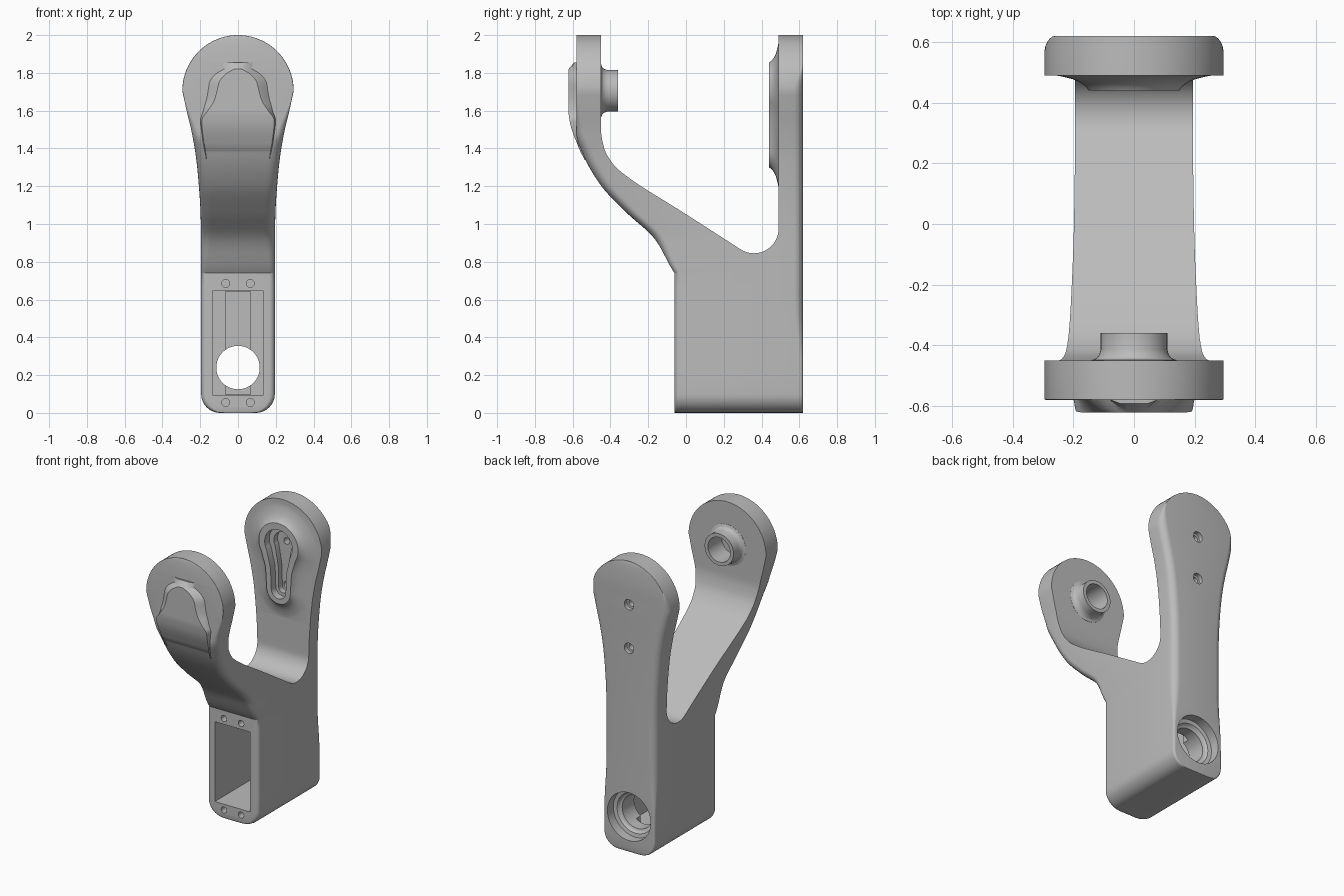
import bpy, bmesh, math

cube = bpy.data.objects.get("Cube")
if cube:
    bpy.data.objects.remove(cube, do_unlink=True)

grey = bpy.data.materials.new("plain grey")
grey.use_nodes = True
colour = (0.5, 0.5, 0.5, 1)
grey.diffuse_color = colour
grey.node_tree.nodes["Principled BSDF"].inputs["Base Color"].default_value = colour


def smooth_curve(table):
    """Smooth interpolation without overshoot through (z, value) points."""
    xs, ys = zip(*table)
    n = len(xs)
    d = [(ys[i + 1] - ys[i]) / (xs[i + 1] - xs[i]) for i in range(n - 1)]
    m = [d[0]] + [2 * a * b / (a + b) if a * b > 0 else 0 for a, b in zip(d, d[1:])] + [d[-1]]

    def value(x):
        x = min(max(x, xs[0]), xs[-1])
        i = max(k for k in range(n - 1) if xs[k] <= x)
        h = xs[i + 1] - xs[i]
        t = (x - xs[i]) / h
        return (ys[i] * (1 + 2 * t) * (1 - t) ** 2 + m[i] * h * t * (1 - t) ** 2
                + ys[i + 1] * t * t * (3 - 2 * t) + m[i + 1] * h * t * t * (t - 1))
    return value


def loft(bm, rings):
    loops = [[bm.verts.new(p) for p in ring] for ring in rings]
    n = len(loops[0])
    for a, b in zip(loops, loops[1:]):
        for i in range(n):
            j = (i + 1) % n
            bm.faces.new((a[i], a[j], b[j], b[i]))
    bm.faces.new(loops[0])
    bm.faces.new(loops[-1])


def finish(bm, name):
    bmesh.ops.recalc_face_normals(bm, faces=bm.faces)
    mesh = bpy.data.meshes.new(name)
    bm.to_mesh(mesh)
    bm.free()
    mesh.materials.append(grey)
    obj = bpy.data.objects.new(name, mesh)
    bpy.context.collection.objects.link(obj)
    return obj


def solid(name, rings):
    bm = bmesh.new()
    loft(bm, rings)
    return finish(bm, name)


def circle(r, y, x, z, n=48):
    return [(x + r * math.cos(math.tau * i / n), y, z + r * math.sin(math.tau * i / n))
            for i in range(n)]


def lathe(name, steps, x, z):
    return solid(name, [circle(r, y, x, z) for y, r in steps])


def box(name, w, y0, y1, z0, z1):
    return solid(name, [[(-w, y, z0), (w, y, z0), (w, y, z1), (-w, y, z1)] for y in (y0, y1)])


def keyhole(y, big, small):
    """Large round end above, waist, small round end below."""
    pts = []
    for i in range(33):
        t = math.radians(-30 + 240 * i / 32)
        pts.append((big * math.cos(t), y, HEAD_Z + big * math.sin(t)))
    pts.append((-small * 1.1, y, 1.53))
    for i in range(17):
        t = math.pi * (1 + i / 16)
        pts.append((small * math.cos(t), y, 1.39 + small * math.sin(t)))
    pts.append((small * 1.1, y, 1.53))
    return pts


def combine(target, other, operation):
    mod = target.modifiers.new("combine", 'BOOLEAN')
    mod.operation = operation
    mod.solver = 'EXACT'
    mod.object = other
    graph = bpy.context.evaluated_depsgraph_get()
    mesh = bpy.data.meshes.new_from_object(target.evaluated_get(graph))
    target.modifiers.clear()
    target.data = mesh
    bpy.data.objects.remove(other, do_unlink=True)


# Outline curves against height
HEAD_Z, HEAD_R = 1.705, 0.295
SPLIT, VALLEY_Z, VALLEY_R = 0.36, 0.975, 0.13
side = smooth_curve([(0.1, .195), (0.9, .195), (1.05, .198), (1.2, .207), (1.35, .222),
                     (1.5, .248), (1.6, .272), (HEAD_Z, HEAD_R)])
front = smooth_curve([(0, -.06), (.74, -.06), (.745, -.064), (.92, -.165), (1.065, -.32),
                      (1.21, -.455), (1.38, -.55), (1.48, -.58), (2, -.58)])
slope = smooth_curve([(.866, .289), (1.06, -.013), (1.25, -.31), (1.31, -.38),
                      (1.4, -.433), (1.5, -.45), (2, -.45)])
front_round = smooth_curve([(0, .03), (.74, .03), (1, .06), (1.35, .06), (1.7, .004), (2, .004)])
back_round = smooth_curve([(0, .015), (.25, .015), (.6, .05), (1.7, .05), (1.86, .004), (2, .004)])


def half_width(z):
    if z < 0.1:
        return 0.095 + math.sqrt(max(0, 0.01 - (0.1 - z) ** 2))
    if z > HEAD_Z:
        return max(0.015, math.sqrt(max(0, HEAD_R ** 2 - (z - HEAD_Z) ** 2)))
    return side(z)


def valley(z):
    return math.sqrt(max(0, VALLEY_R ** 2 - (VALLEY_Z - z) ** 2))


def inner_front(z):
    if z <= VALLEY_Z - VALLEY_R + 1e-6:
        return SPLIT
    return SPLIT - valley(z) if z < .866 else slope(z)


def inner_back(z):
    if z <= VALLEY_Z - VALLEY_R + 1e-6:
        return SPLIT
    return SPLIT + (valley(z) if z < VALLEY_Z else VALLEY_R)


def section(z, inner, outer, r):
    w = half_width(z)
    r = min(r, w / 2)
    s = 1 if outer > inner else -1
    arc = [(w - r + r * math.cos(t), outer + s * r * (math.sin(t) - 1), z)
           for t in (math.pi / 2 * i / 6 for i in range(7))]
    return [(-w, inner, z), (w, inner, z)] + arc[1 if r == 0 else 0:] + \
           [(-x, y, h) for x, y, h in reversed(arc)]


levels = [0.1 * (1 - math.cos(math.pi / 2 * i / 8)) for i in range(9)]
levels += [.2, .3, .4, .5, .6, .68, .74, .745, .78, .815]
levels += [VALLEY_Z - VALLEY_R * math.cos(math.pi / 2 * i / 14) for i in range(15)]
levels += [1 + (HEAD_Z - 1) * i / 30 for i in range(31)]
levels += [HEAD_Z + HEAD_R * math.sin(math.pi / 2 * i / 20) for i in range(1, 21)]

# Forked body: front arm and back plate share the base
bm = bmesh.new()
loft(bm, [section(z, inner_front(z), front(z), front_round(z)) for z in levels])
loft(bm, [section(z, inner_back(z), 0.62, back_round(z)) for z in levels])
bmesh.ops.remove_doubles(bm, verts=bm.verts, dist=1e-5)
inside = [f for f in bm.faces if all(abs(v.co.y - SPLIT) < 1e-5 for v in f.verts)]
bmesh.ops.delete(bm, geom=inside, context='FACES')
body = finish(bm, "forked_bracket")

# Raised rib on the front arm
rib_width = smooth_curve([(1.34, .165), (1.55, .192), (1.6, .16), (1.65, .128),
                          (1.7, .112), (1.75, .1), (1.79, .07), (1.82, .02)])
rib_front = smooth_curve([(1.34, -.52), (1.42, -.573), (1.54, -.615), (1.6, -.622), (1.82, -.622)])
rib_flare = smooth_curve([(1.34, .004), (1.55, .008), (1.65, .045), (1.82, .06)])
rings = []
for i in range(41):
    z = 1.34 + 0.48 * i / 40
    w, y, f = rib_width(z), rib_front(z), rib_flare(z)
    half = [(w + f, -.5, z), (w + f, max(y, -.578) + .002, z), (w + f * .35, y * .7 - .578 * .3, z), (w, y, z)]
    rings.append(half + [(-a, b, c) for a, b, c in reversed(half)])
rings.append([(x * 1.1, max(y, -.592), 1.855) for x, y, z in rings[-1]])
combine(body, solid("rib", rings), 'UNION')

# Flared pad on the back plate and pivot boss on the front arm
pad = [(.44, 0), (.452, .008), (.465, .025), (.477, .05), (.487, .09), (.493, .13), (.52, .13)]
combine(body, solid("pad", [keyhole(y, .15 + f, .09 + f) for y, f in pad]), 'UNION')
boss = [(-.48, .14), (-.449, .14), (-.443, .124), (-.432, .115), (-.415, .11), (-.36, .11)]
combine(body, lathe("boss", boss, 0, HEAD_Z), 'UNION')

# Hollows: pocket, channel, bearing seat, horn recess and boss bore
cutters = [
    box("pocket", .135, -.2, .4, .095, .645),
    box("channel", .065, .3, .45, .097, .643),
    lathe("bearing_seat", [(.3, .115), (.53, .115), (.535, .128), (.55, .14), (.555, .165), (.7, .165)], 0, .24),
    solid("horn_recess", [keyhole(y, .105, .055) for y in (.4, .49)]),
    solid("horn_slot", [keyhole(y, .07, .033) for y in (.41, .53)]),
    lathe("boss_bore", [(-.51, .085), (-.3, .085)], 0, HEAD_Z),
]
# Screw holes
for z in (1.7, 1.4):
    cutters.append(lathe("back_screw", [(.5, .022), (.59, .022), (.591, .036), (.7, .036)], 0, z))
for x in (-.065, .065):
    for z in (.055, .685):
        cutters.append(lathe("front_screw", [(-.2, .021), (.06, .021)], x, z))
for cutter in cutters:
    cutter.hide_render = True
    combine(body, cutter, 'DIFFERENCE')

bpy.ops.object.select_all(action='DESELECT')
body.select_set(True)
bpy.context.view_layer.objects.active = body
bpy.ops.object.shade_smooth_by_angle(angle=math.radians(30))
